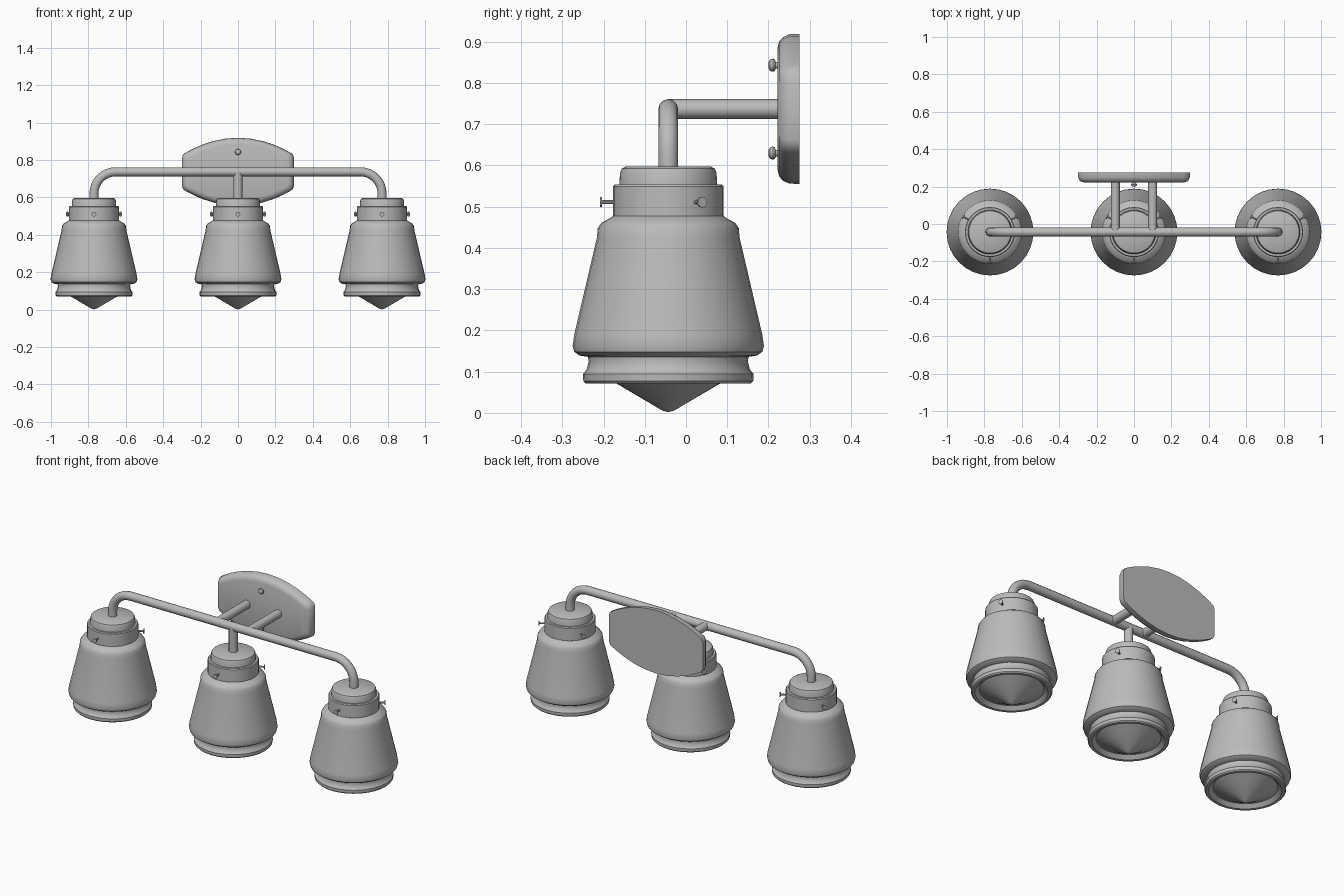
import bpy, bmesh, math
from mathutils import Vector

cube = bpy.data.objects.get("Cube")
if cube:
    bpy.data.objects.remove(cube, do_unlink=True)

# One grey finish
GREY = (0.5, 0.5, 0.5, 1)
grey = bpy.data.materials.new("satin grey")
grey.use_nodes = True
grey.diffuse_color = GREY
grey.node_tree.nodes["Principled BSDF"].inputs["Base Color"].default_value = GREY

LAMP_Y, BAR_Z, LAMP_X = -0.043, 0.737, 0.77
PIPE_R = 0.024


def finish(obj, angle=35):
    obj.data.materials.append(grey)
    bpy.ops.object.select_all(action='DESELECT')
    obj.select_set(True)
    bpy.context.view_layer.objects.active = obj
    bpy.ops.object.shade_smooth_by_angle(angle=math.radians(angle))
    return obj


def loft(name, rings, angle=35):
    """Bridge rings of equal point count and close both ends."""
    bm = bmesh.new()
    loops = [[bm.verts.new(p) for p in ring] for ring in rings]
    n = len(loops[0])
    for a, b in zip(loops, loops[1:]):
        for i in range(n):
            j = (i + 1) % n
            bm.faces.new((a[i], a[j], b[j], b[i]))
    bm.faces.new(loops[0])
    bm.faces.new(loops[-1])
    bmesh.ops.recalc_face_normals(bm, faces=bm.faces)
    mesh = bpy.data.meshes.new(name)
    bm.to_mesh(mesh)
    bm.free()
    obj = bpy.data.objects.new(name, mesh)
    bpy.context.collection.objects.link(obj)
    return finish(obj, angle)


def lathe(name, profile, origin, axis=(0, 0, 1), sides=32):
    """Revolve (radius, height) points around an axis through origin."""
    q = Vector((0, 0, 1)).rotation_difference(Vector(axis))
    turn = [2 * math.pi * i / sides for i in range(sides)]
    return loft(name, [[Vector(origin) + q @ Vector((r * math.cos(t), r * math.sin(t), z))
                        for t in turn] for r, z in profile])


def pipe(name, points):
    curve = bpy.data.curves.new(name, 'CURVE')
    curve.dimensions = '3D'
    curve.bevel_depth = PIPE_R
    curve.bevel_resolution = 4
    curve.use_fill_caps = True
    spline = curve.splines.new('POLY')
    spline.points.add(len(points) - 1)
    for p, co in zip(spline.points, points):
        p.co = (*co, 1)
    obj = bpy.data.objects.new(name, curve)
    bpy.context.collection.objects.link(obj)
    bpy.ops.object.select_all(action='DESELECT')
    obj.select_set(True)
    bpy.context.view_layer.objects.active = obj
    bpy.ops.object.convert(target='MESH')
    return finish(bpy.context.view_layer.objects.active)


# Lamps: shade with bottom lip, pointed lens, collar, cap, thumb screws
shade = [(0.165, 0.09), (0.185, 0.071), (0.2, 0.071), (0.206, 0.077), (0.207, 0.094),
         (0.198, 0.105), (0.193, 0.125), (0.195, 0.136), (0.215, 0.139), (0.228, 0.148),
         (0.232, 0.162), (0.228, 0.19), (0.173, 0.425), (0.171, 0.448), (0.162, 0.461),
         (0.143, 0.471), (0.13, 0.48)]
lens = [(0.002, 0.002), (0.015, 0.006), (0.12, 0.068), (0.168, 0.094)]
collar = [(0.13, 0.474), (0.134, 0.478), (0.134, 0.549), (0.13, 0.554)]
cap = [(0.119, 0.55), (0.117, 0.582), (0.113, 0.592), (0.104, 0.597)]
screw = [(0.005, 0.125), (0.005, 0.161), (0.013, 0.161), (0.013, 0.166)]

for side, x in (("right", -LAMP_X), ("centre", 0), ("left", LAMP_X)):
    base = (x, LAMP_Y, 0)
    for part, profile in (("shade", shade), ("lens", lens), ("collar", collar), ("cap", cap)):
        lathe(f"{side}_{part}", profile, base)
    for k, deg in enumerate((-90, 30, 150)):
        a = math.radians(deg)
        lathe(f"{side}_thumb_screw_{k + 1}", screw, (x, LAMP_Y, 0.511),
              (math.cos(a), math.sin(a), 0), 10)

# Long bar with a rounded bend down to each outer lamp
BEND = 0.115
half = [(LAMP_X, LAMP_Y, 0.59)]
for i in range(9):
    a = math.pi / 2 * i / 8
    half.append((LAMP_X - BEND + BEND * math.cos(a), LAMP_Y, BAR_Z - BEND + BEND * math.sin(a)))
pipe("main_bar", half + [(-x, y, z) for x, y, z in reversed(half)])
pipe("centre_stem", [(0, LAMP_Y, 0.59), (0, LAMP_Y, BAR_Z)])

# Two arms back to the wall plate
for side, x in (("right", -0.1), ("left", 0.1)):
    pipe(f"{side}_wall_arm", [(x, LAMP_Y, BAR_Z), (x, 0.235, BAR_Z)])

# Wall plate: straight sides, clipped corners, arched top and bottom
arch = [(0.27 * math.cos(math.pi * i / 12), 0.108 + 0.074 * math.sin(math.pi * i / 12) ** 2)
        for i in range(13)]
upper = [(0.3, 0.075), (0.292, 0.095)] + arch + [(-0.292, 0.095), (-0.3, 0.075)]
outline = upper + [(-x, -z) for x, z in upper]


def plate_ring(y, inset):
    return [(x * (1 - inset / 0.3), y, BAR_Z + z * (1 - inset / 0.182)) for x, z in outline]


loft("wall_plate", [plate_ring(0.275, 0), plate_ring(0.25, 0.001), plate_ring(0.235, 0.008),
                    plate_ring(0.226, 0.018), plate_ring(0.222, 0.034)], 50)

# Plate knobs above and below the arms
knob = [(0.008, 0), (0.008, 0.006), (0.014, 0.007), (0.016, 0.012), (0.014, 0.019), (0.007, 0.023)]
for name, z in (("upper", 0.843), ("lower", 0.63)):
    lathe(f"{name}_plate_knob", knob, (0, 0.223, z), (0, -1, 0), 16)
